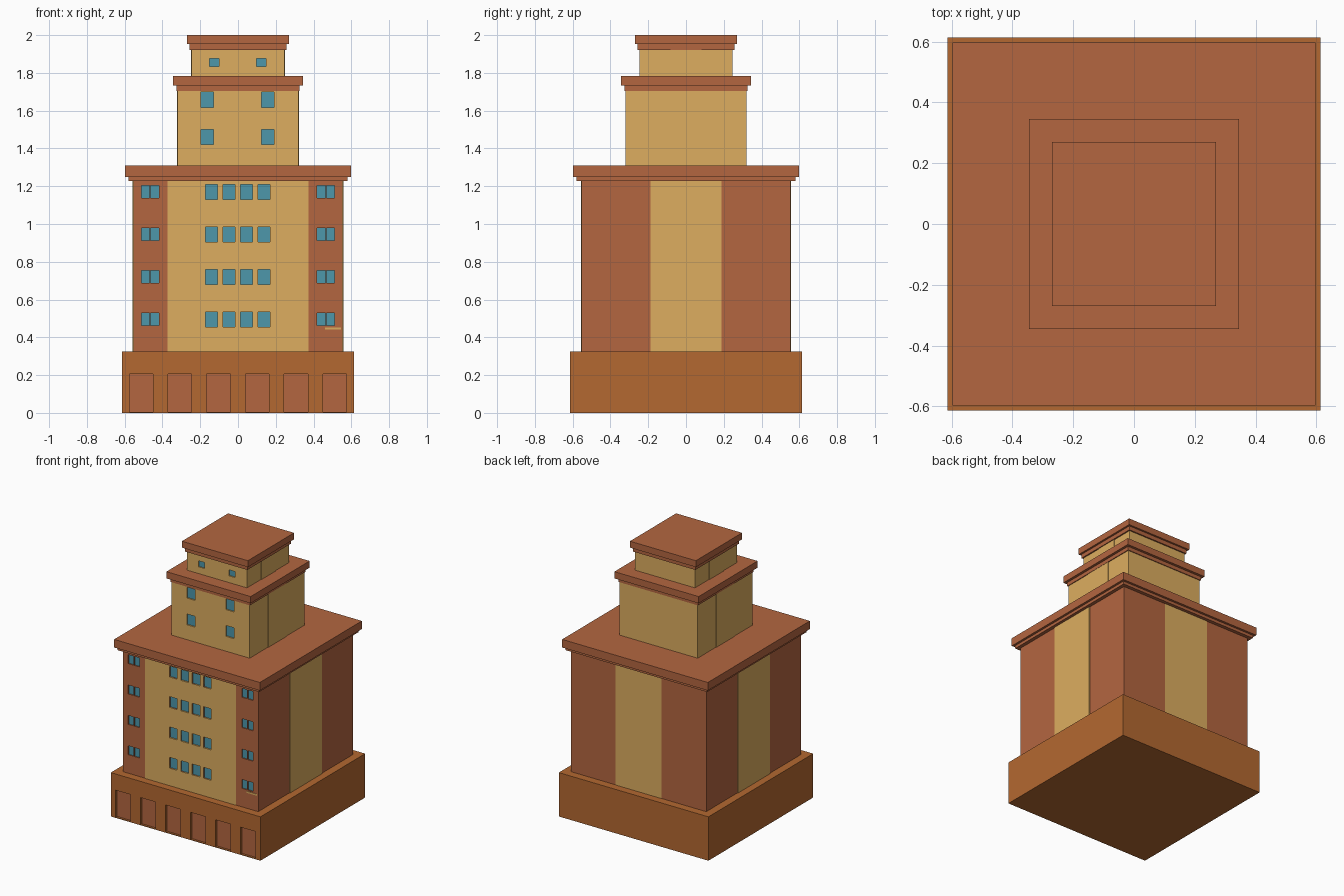
import bpy, bmesh
from mathutils import Matrix, Vector

if "Cube" in bpy.data.objects:
    bpy.data.objects.remove(bpy.data.objects["Cube"])


def material(name, rgb):
    m = bpy.data.materials.new(name)
    m.diffuse_color = [(c / 255) ** 2.2 for c in rgb] + [1]
    m.use_nodes = True
    m.node_tree.nodes["Principled BSDF"].inputs["Base Color"].default_value = m.diffuse_color
    return m


SAND = material("sand", (220, 172, 96))
BRICK = material("brick", (178, 102, 66))
STONE = material("stone", (178, 104, 52))
GLASS = material("glass", (78, 150, 170))


def boxes(name, items, mat=None):
    """One object from boxes given as (x0, x1, y0, y1, z0, z1)."""
    bm = bmesh.new()
    for x0, x1, y0, y1, z0, z1 in items:
        mid = Vector((x0 + x1, y0 + y1, z0 + z1)) / 2
        size = Matrix.Diagonal((x1 - x0, y1 - y0, z1 - z0, 1))
        bmesh.ops.create_cube(bm, size=1, matrix=Matrix.Translation(mid) @ size)
    me = bpy.data.meshes.new(name)
    bm.to_mesh(me)
    bm.free()
    ob = bpy.data.objects.new(name, me)
    bpy.context.collection.objects.link(ob)
    if mat:
        me.materials.append(mat)
    return ob


def block(name, half, z0, z1, mat):
    return boxes(name, [(-half, half, -half, half, z0, z1)], mat)


def side_bays(name, half, width, z0, z1, out):
    """Slightly raised middle bay on the left and right walls."""
    h = half + out
    boxes(name, [(half - .02, h, -width, width, z0, z1),
                 (-h, -half + .02, -width, width, z0, z1)], SAND)


def openings(name, rects, front, depth, targets, mat):
    """Recess rectangles (x, z, width, height) into a front wall and fill them."""
    def rows(y0, y1):
        return [(x - w / 2, x + w / 2, y0, y1, z - h / 2, z + h / 2)
                for x, z, w, h in rects]
    cutter = boxes(name + "_cutter", rows(front - .05, front + depth))
    cutter.hide_render = True
    cutter.hide_viewport = True
    for ob in targets:
        mod = ob.modifiers.new("recess", 'BOOLEAN')
        mod.operation = 'DIFFERENCE'
        mod.solver = 'EXACT'
        mod.object = cutter
    boxes(name, rows(front + depth - .002, front + depth + .006), mat)


# Plinth with a row of six doorways
plinth = block("plinth", .613, 0, .325, STONE)
openings("doors", [(-.513 + .205 * i, .105, .125, .2) for i in range(6)],
         -.613, .018, [plinth], BRICK)

# Main block with light middle bays on all four sides
body = block("main_block", .554, .325, 1.235, BRICK)
front_bay = boxes("front_bay", [(-.372, .372, -.557, -.53, .325, 1.232)], SAND)
boxes("back_bay", [(-.187, .187, .53, .556, .325, 1.232)], SAND)
side_bays("side_bays", .554, .187, .325, 1.232, .005)

floors = [.495 + .225 * i for i in range(4)]
openings("front_windows", [(x, z, .064, .08) for z in floors
                           for x in (-.14, -.047, .046, .138)],
         -.557, .013, [body, front_bay], GLASS)
openings("corner_windows", [(s * x, z, .044, .066) for z in floors
                            for x in (.441, .49) for s in (-1, 1)],
         -.554, .01, [body], GLASS)

# Small pale ledge under the lowest right corner window
boxes("small_ledge", [(.46, .545, -.557, -.55, .441, .453)], SAND)

# Middle and top tower tiers
tier = block("middle_tier", .32, 1.3, 1.71, SAND)
side_bays("middle_tier_bays", .32, .107, 1.3, 1.71, .004)
openings("middle_tier_windows", [(x, z, .066, .08) for x in (-.162, .157)
                                 for z in (1.46, 1.658)], -.32, .012, [tier], GLASS)
top = block("top_tier", .246, 1.78, 1.93, SAND)
side_bays("top_tier_bays", .246, .083, 1.78, 1.93, .004)
openings("top_tier_windows", [(x, 1.855, .05, .044) for x in (-.126, .122)],
         -.246, .01, [top], GLASS)

# Stepped cornices, each a narrow band below a wider slab
for name, lower, upper, z0, z1, z2 in (
        ("main_cornice", .58, .597, 1.228, 1.25, 1.31),
        ("middle_cornice", .326, .345, 1.705, 1.733, 1.783),
        ("top_cornice", .256, .27, 1.922, 1.952, 2.0)):
    block(name + "_band", lower, z0, z1, BRICK)
    block(name + "_slab", upper, z1, z2, BRICK)
